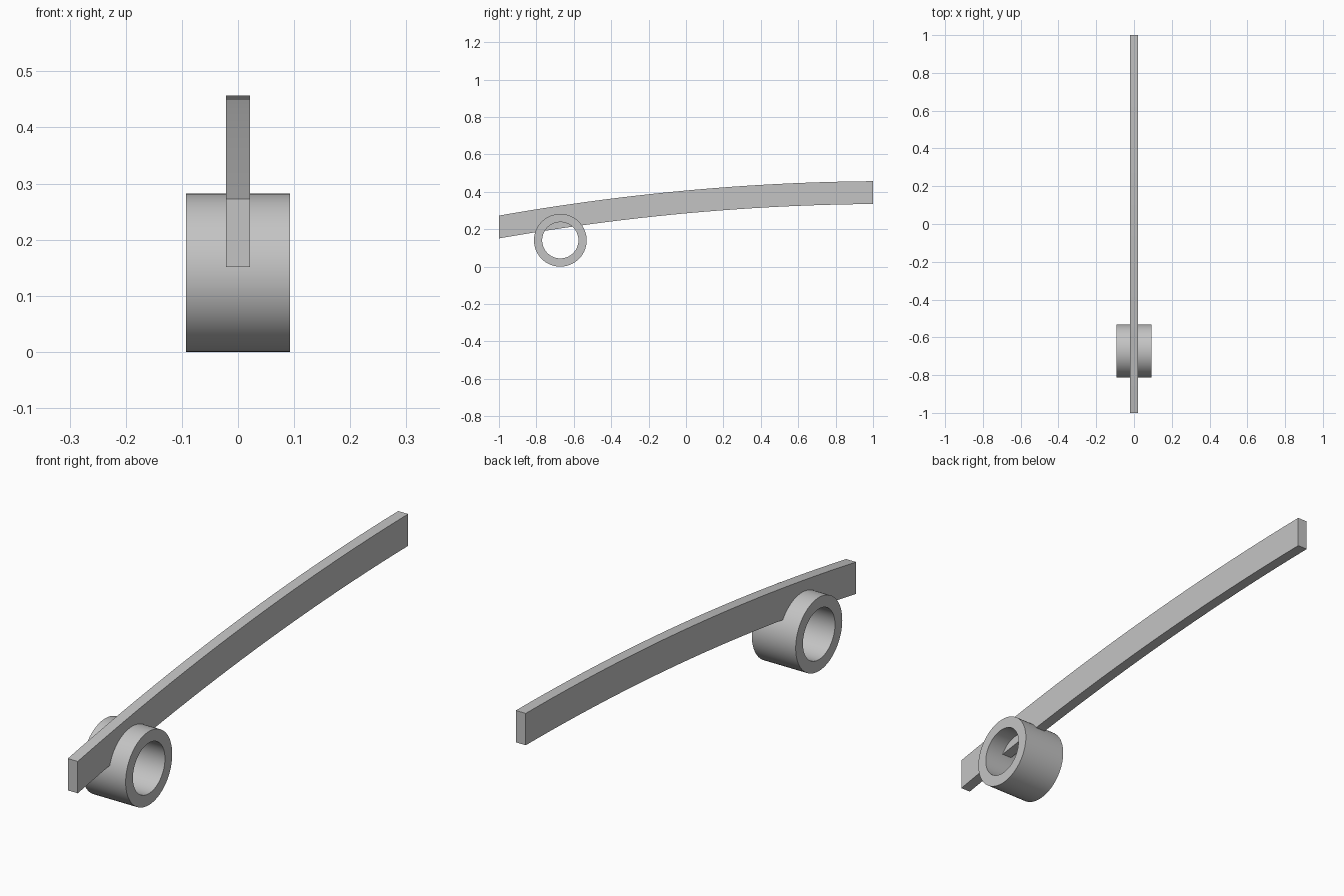
import bpy, bmesh, math

cube = bpy.data.objects.get("Cube")
if cube:
    bpy.data.objects.remove(cube)

grey = bpy.data.materials.new("plain_grey")
grey.use_nodes = True
colour = (0.55, 0.55, 0.55, 1)
grey.diffuse_color = colour
grey.node_tree.nodes["Principled BSDF"].inputs["Base Color"].default_value = colour


def extrude_strip(name, pairs, half_width, closed):
    """Sweep (y, z) point pairs across x into a solid bar or a ring."""
    bm = bmesh.new()
    rings = []
    for a, b in pairs:
        corners = [(-half_width, *a), (half_width, *a),
                   (half_width, *b), (-half_width, *b)]
        rings.append([bm.verts.new(c) for c in corners])
    following = rings[1:] + ([rings[0]] if closed else [])
    for r, s in zip(rings, following):
        for i in range(4):
            j = (i + 1) % 4
            bm.faces.new((r[i], r[j], s[j], s[i]))
    if not closed:
        bm.faces.new(rings[0])
        bm.faces.new(rings[-1])
    bmesh.ops.recalc_face_normals(bm, faces=bm.faces)
    mesh = bpy.data.meshes.new(name)
    bm.to_mesh(mesh)
    bm.free()
    mesh.materials.append(grey)
    obj = bpy.data.objects.new(name, mesh)
    bpy.context.collection.objects.link(obj)
    bpy.ops.object.select_all(action='DESELECT')
    obj.select_set(True)
    bpy.context.view_layer.objects.active = obj
    bpy.ops.object.shade_smooth_by_angle(angle=math.radians(30))
    return obj


# Long bar, gently arched and flattening towards the back
def arch(y):
    return 0.407 + 0.092 * y - 0.042 * y * y


steps = 24
stations = [-1 + 2 * i / steps for i in range(steps + 1)]
extrude_strip("arched_bar", [((y, arch(y)), (y, arch(y) - 0.122)) for y in stations],
              0.021, False)

# Open tube crossing under the bar near the front
outer, inner, centre_y = 0.141, 0.097, -0.672
sides = 64
angles = [2 * math.pi * i / sides for i in range(sides)]


def on_circle(r, t):
    return (centre_y + r * math.cos(t), outer + r * math.sin(t))


extrude_strip("pivot_tube", [(on_circle(outer, t), on_circle(inner, t)) for t in angles],
              0.093, True)
